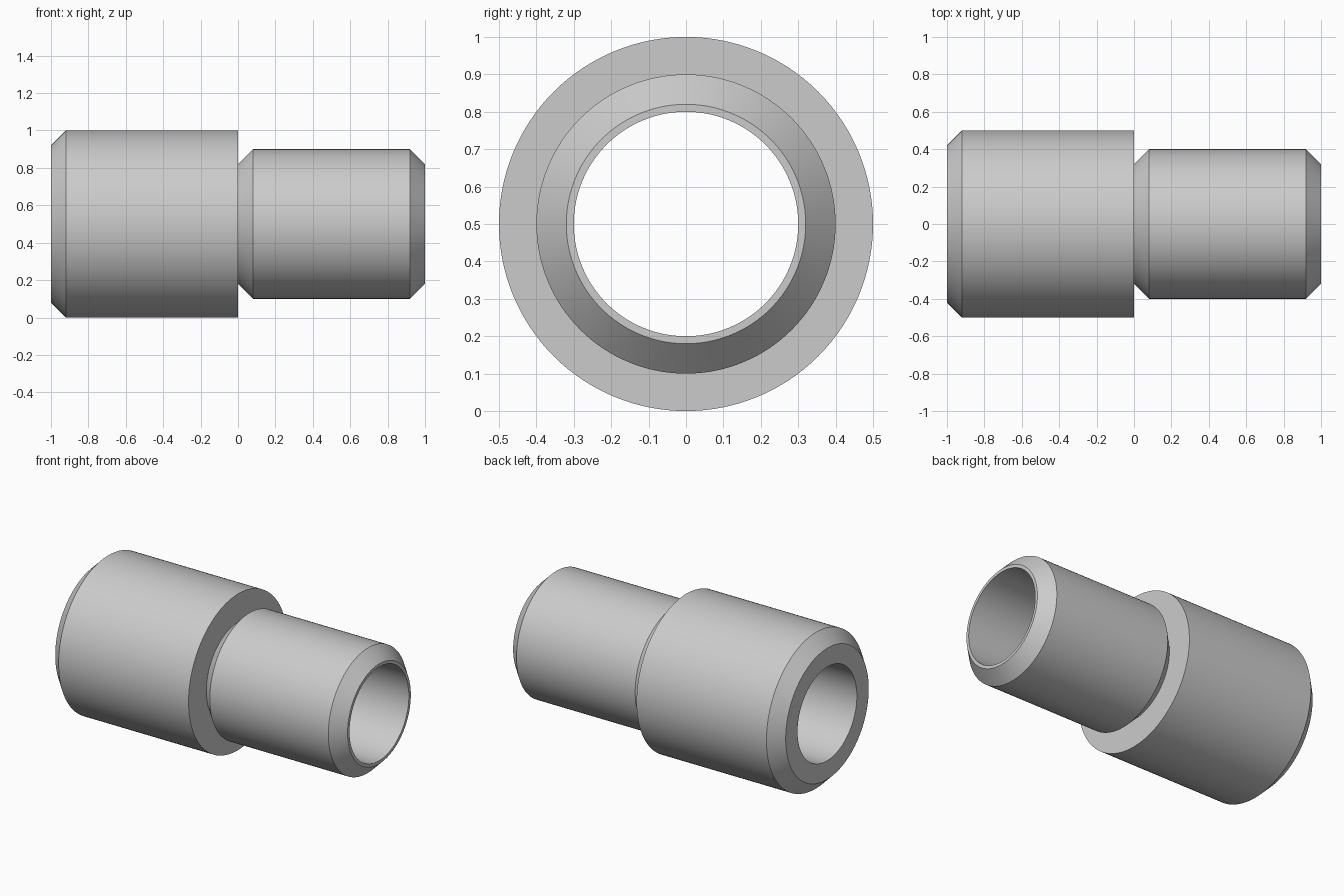
import bpy
import bmesh
from math import radians, tau
from mathutils import Vector

cube = bpy.data.objects.get("Cube")
if cube:
    bpy.data.objects.remove(cube, do_unlink=True)

SEGMENTS = 128
BORE, SLEEVE, SPIGOT, CHAMFER = 0.30, 0.50, 0.40, 0.08

# Plain grey metal
grey = bpy.data.materials.new("grey_metal")
grey.use_nodes = True
colour = (0.6, 0.6, 0.6, 1)
grey.diffuse_color = colour
grey.node_tree.nodes["Principled BSDF"].inputs["Base Color"].default_value = colour


def lathe_x(name, profile, material):
    """Spin a closed (x, radius) profile around the x axis."""
    bm = bmesh.new()
    verts = [bm.verts.new((x, 0, r)) for x, r in profile]
    edges = [bm.edges.new((a, b)) for a, b in zip(verts, verts[1:] + verts[:1])]
    bmesh.ops.spin(bm, geom=verts + edges, cent=Vector(), axis=Vector((1, 0, 0)),
                   angle=tau, steps=SEGMENTS, use_merge=True)
    bmesh.ops.remove_doubles(bm, verts=bm.verts, dist=0.0001)
    bmesh.ops.recalc_face_normals(bm, faces=bm.faces)
    mesh = bpy.data.meshes.new(name)
    bm.to_mesh(mesh)
    bm.free()
    mesh.materials.append(material)
    obj = bpy.data.objects.new(name, mesh)
    bpy.context.collection.objects.link(obj)
    return obj


# Stepped bushing: wide sleeve, shoulder with undercut, narrow spigot, through bore
bushing = lathe_x("stepped_bushing", [
    (-1, BORE),
    (-1, SLEEVE - CHAMFER),
    (-1 + CHAMFER, SLEEVE),
    (0, SLEEVE),
    (0, SPIGOT - CHAMFER),
    (CHAMFER, SPIGOT),
    (1 - CHAMFER, SPIGOT),
    (1, SPIGOT - CHAMFER),
    (1, BORE),
], grey)
bushing.location.z = SLEEVE

# Smooth round walls, crisp chamfer edges
bpy.ops.object.select_all(action="DESELECT")
bushing.select_set(True)
bpy.context.view_layer.objects.active = bushing
bpy.ops.object.shade_smooth_by_angle(angle=radians(30))
